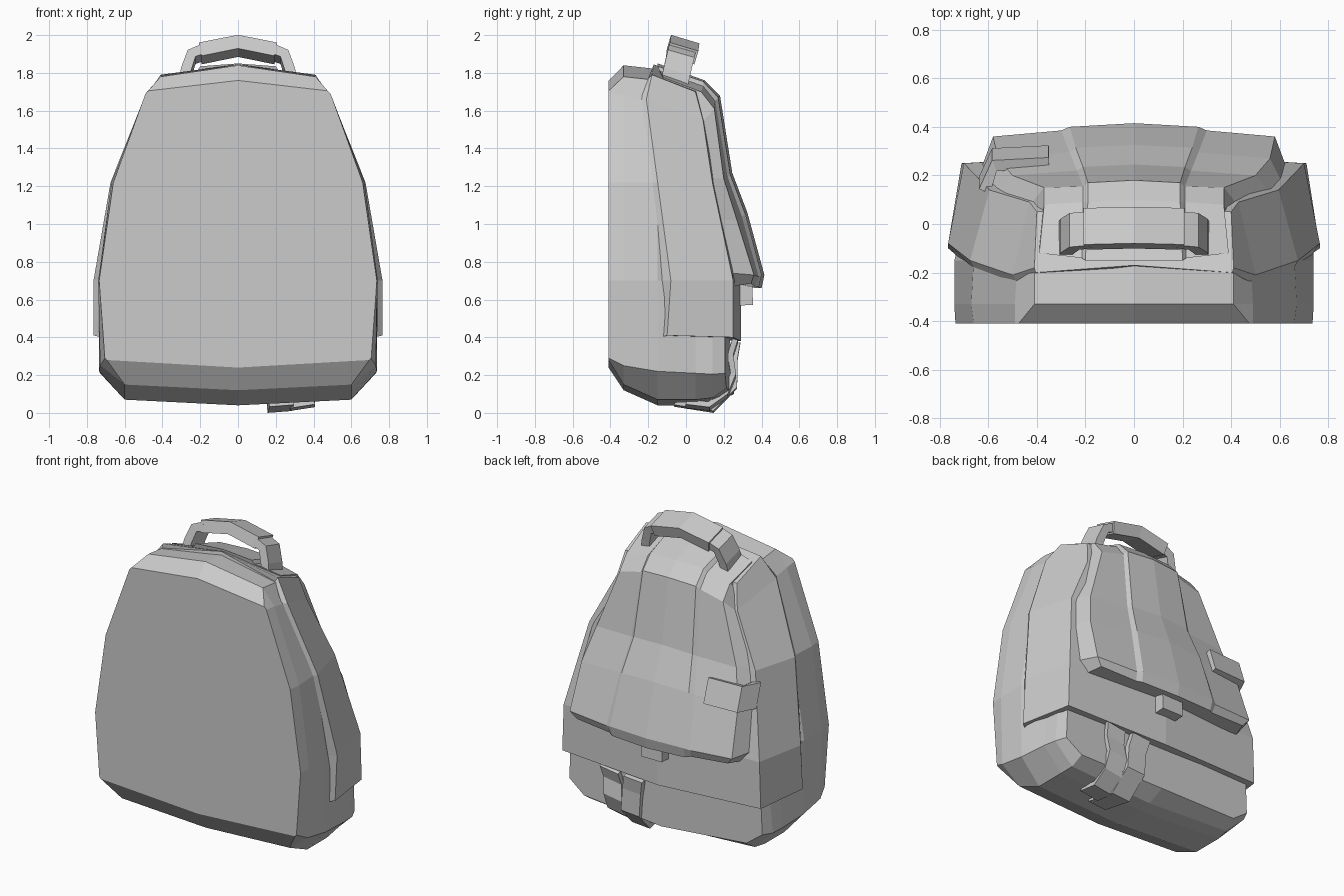
import bpy, bmesh
from mathutils import Vector


def loft(name, rings):
    """Skin a list of closed rings and cap both ends."""
    bm = bmesh.new()
    vr = [[bm.verts.new(p) for p in r] for r in rings]
    n = len(vr[0])
    for a, b in zip(vr, vr[1:]):
        for i in range(n):
            j = (i + 1) % n
            bm.faces.new((a[i], a[j], b[j], b[i]))
    bm.faces.new(vr[0])
    bm.faces.new(vr[-1])
    bmesh.ops.recalc_face_normals(bm, faces=bm.faces[:])
    me = bpy.data.meshes.new(name)
    bm.to_mesh(me)
    bm.free()
    ob = bpy.data.objects.new(name, me)
    bpy.context.collection.objects.link(ob)
    return ob


def mirrored(half):
    """Close a half ring (x >= 0) with its mirror image."""
    return half + [(-x, y, z) for x, y, z in reversed(half) if x > 0.001]


def sweep(name, path, width, thick):
    """Rectangular band along a path, its width along a fixed vector."""
    pts, w = [Vector(p) for p in path], Vector(width) / 2
    rings = []
    for i, p in enumerate(pts):
        t = pts[min(i + 1, len(pts) - 1)] - pts[max(i - 1, 0)]
        n = t.cross(w).normalized() * thick / 2
        rings.append([p + w + n, p + w - n, p - w - n, p - w + n])
    return loft(name, rings)


# main body: x,z half outlines stacked from front to back
layers = [
    (-.41, [(0, 1.76), (.475, 1.705), (.49, 1.69), (.66, 1.22), (.735, .7),
            (.705, .29), (.695, .28), (0, .24)]),
    (-.33, [(0, 1.84), (.41, 1.78), (.49, 1.68), (.67, 1.22), (.74, .7),
            (.73, .25), (.60, .15), (0, .12)]),
    (-.15, [(0, 1.82), (.41, 1.76), (.48, 1.64), (.66, 1.22), (.74, .7),
            (.735, .22), (.60, .07), (0, .04)]),
    (.05, [(0, 1.6), (.36, 1.55), (.43, 1.4), (.55, 1.15), (.68, .7),
           (.73, .21), (.60, .07), (0, .04)]),
    (.14, [(0, 1.2), (.33, 1.15), (.4, 1.0), (.53, .85), (.68, .6),
           (.72, .205), (.59, .08), (0, .05)]),
]
rings = [mirrored([(x, y, z) for x, z in pts]) for y, pts in layers]
back = [(0, .9), (.3, .85), (.5, .75), (.6, .65), (.68, .45), (.69, .21), (.58, .13), (0, .1)]
rings.append(mirrored([(x, .255 - .07 * x, z) for x, z in back]))
loft("main_body", rings)

# rear shell wrapping the body: front centre, seam inner, seam outer, back corner, back centre
shell = [
    [(0, -.12, .40), (.72, -.13, .40), (.765, -.10, .41), (.71, .25, .40), (0, .29, .38)],
    [(0, -.12, .70), (.73, -.13, .70), (.765, -.08, .70), (.70, .25, .70), (0, .29, .70)],
    [(0, -.16, 1.22), (.655, -.19, 1.22), (.675, -.15, 1.22), (.595, .14, 1.22), (0, .21, 1.24)],
    [(0, -.19, 1.68), (.48, -.24, 1.66), (.50, -.21, 1.66), (.43, .09, 1.55), (0, .15, 1.60)],
    [(0, -.17, 1.845), (.405, -.20, 1.77), (.41, -.18, 1.79), (.40, .05, 1.70), (0, .08, 1.74)],
]
loft("rear_shell", [mirrored(r) for r in shell])

# back pocket with raised centre panel: base, side edge, step low, step high, centre
pocket = [
    [(.38, -.12, 1.70), (.39, -.12, 1.775), (.215, -.14, 1.81), (.20, -.15, 1.835), (0, -.15, 1.85)],
    [(.39, .02, 1.65), (.37, .08, 1.70), (.21, .09, 1.73), (.19, .09, 1.755), (0, .10, 1.76)],
    [(.45, .05, 1.50), (.37, .15, 1.61), (.21, .155, 1.65), (.19, .17, 1.67), (0, .18, 1.68)],
    [(.57, .12, 1.24), (.50, .20, 1.24), (.235, .22, 1.25), (.21, .235, 1.26), (0, .245, 1.27)],
    [(.61, .17, 1.02), (.56, .27, 1.02), (.265, .295, 1.04), (.24, .315, 1.05), (0, .325, 1.06)],
    [(.625, .24, .74), (.58, .36, .73), (.30, .385, .72), (.265, .40, .73), (0, .415, .73)],
    [(.57, .24, .67), (.54, .345, .685), (.29, .365, .67), (.26, .385, .665), (0, .40, .66)],
]
loft("back_pocket", [mirrored(r) for r in pocket])

# carry handle: thick grip between two thinner legs
tilt = (0, .14, -.04)
sweep("handle_grip", [(-.2, -.02, 1.903), (0, -.015, 1.943), (.2, -.02, 1.903)], (0, .15, -.045), .075)
for s, side in ((-1, "left"), (1, "right")):
    sweep("handle_leg_" + side,
          [(s * .285, -.065, 1.73), (s * .275, -.05, 1.80), (s * .245, -.03, 1.885),
           (s * .18, -.025, 1.91)], tilt, .055)

# wrap-around side tag and buckle under the pocket
sweep("side_tag", [(-.35, .275, 1.08), (-.575, .265, 1.08), (-.615, .16, 1.08)], (0, -.05, .15), .05)
sweep("pocket_buckle", [(0, .31, .69), (0, .315, .57)], (.15, 0, 0), .08)

# two lower straps running down the back and under the base
sweep("lower_strap_outer",
      [(.36, .26, .38), (.35, .235, .30), (.34, .25, .20), (.34, .21, .10),
       (.34, .12, .035), (.34, .0, .05)], (.13, 0, .02), .03)
sweep("lower_strap_inner",
      [(.18, .27, .37), (.20, .255, .28), (.21, .255, .14), (.22, .14, .022),
       (.23, -.06, .055)], (.13, 0, .01), .035)
